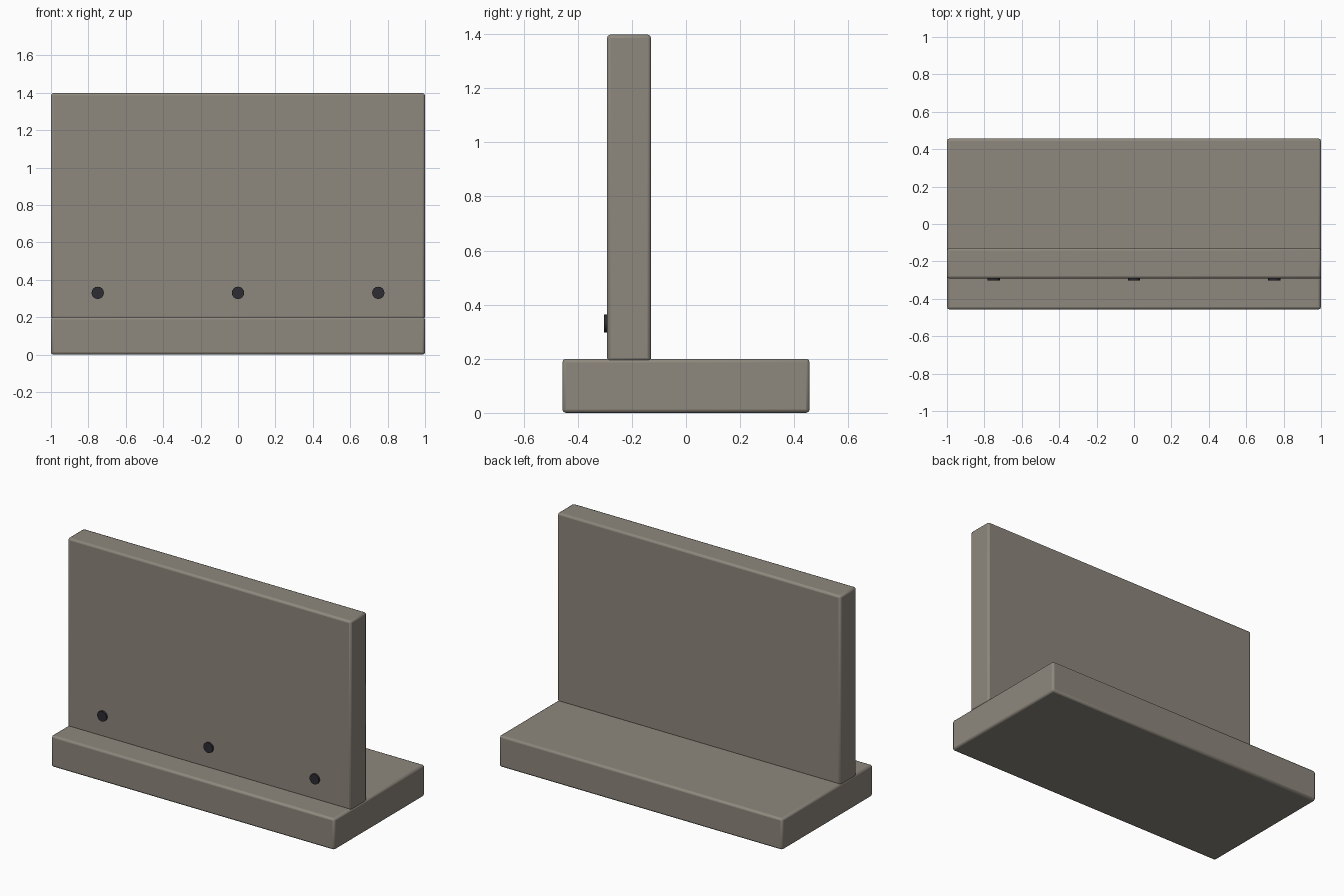
import bpy, math

if "Cube" in bpy.data.objects:
    bpy.data.objects.remove(bpy.data.objects["Cube"])


def material(name, rgb):
    m = bpy.data.materials.new(name)
    m.diffuse_color = (*rgb, 1)
    m.use_nodes = True
    m.node_tree.nodes["Principled BSDF"].inputs["Base Color"].default_value = m.diffuse_color
    return m


concrete = material("concrete grey", (0.27, 0.245, 0.205))
dark = material("drain black", (0.025, 0.025, 0.032))


def block(name, y0, y1, z0, z1):
    """Full-length concrete slab with slightly rounded edges."""
    bpy.ops.mesh.primitive_cube_add(size=1, location=(0, (y0 + y1) / 2, (z0 + z1) / 2))
    ob = bpy.context.object
    ob.name = name
    ob.scale = (2.0, y1 - y0, z1 - z0)
    bpy.ops.object.transform_apply(location=False, rotation=False, scale=True)
    bev = ob.modifiers.new("rounded edges", "BEVEL")
    bev.width = 0.013
    bev.segments = 2
    ob.data.materials.append(concrete)
    bpy.ops.object.shade_smooth_by_angle(angle=math.radians(30))
    return ob


# Footing slab and upright wall
block("footing", -0.457, 0.457, 0.0, 0.2)
block("wall_stem", -0.292, -0.129, 0.19, 1.398)

# Row of drain outlets on the front face
for i, x in enumerate((-0.75, 0.0, 0.75)):
    bpy.ops.mesh.primitive_cylinder_add(vertices=16, radius=0.033, depth=0.024,
                                        location=(x, -0.291, 0.33),
                                        rotation=(math.pi / 2, 0, 0))
    ob = bpy.context.object
    ob.name = f"drain_outlet_{i + 1}"
    ob.data.materials.append(dark)
    bpy.ops.object.shade_smooth_by_angle(angle=math.radians(30))
